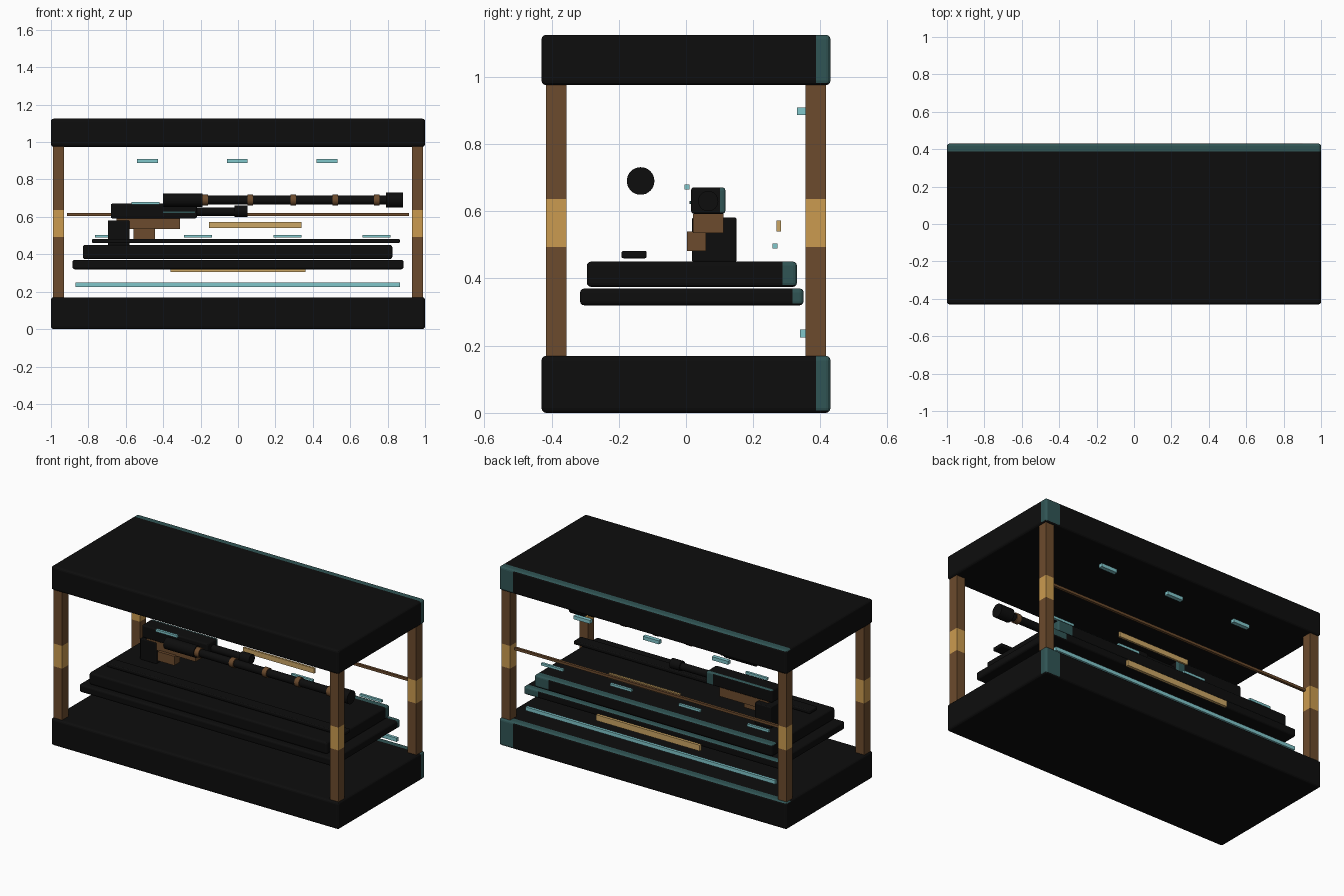
import bpy, bmesh
from mathutils import Vector, Matrix

cube = bpy.data.objects.get("Cube")
if cube:
    bpy.data.objects.remove(cube, do_unlink=True)


def material(name, r, g, b):
    m = bpy.data.materials.new(name)
    m.use_nodes = True
    m.diffuse_color = (r, g, b, 1)
    m.node_tree.nodes["Principled BSDF"].inputs["Base Color"].default_value = (r, g, b, 1)
    return m


BLACK = material("black", .004, .004, .004)
BROWN = material("brown", .15, .07, .026)
GOLD = material("gold", .6, .33, .08)
PALE = material("pale_gold", .6, .38, .13)
TEAL = material("light_teal", .22, .57, .6)
DARK_TEAL = material("dark_teal", .03, .09, .09)


def finish(bm, name, *mats):
    mesh = bpy.data.meshes.new(name)
    bm.to_mesh(mesh)
    bm.free()
    for m in mats:
        mesh.materials.append(m)
    obj = bpy.data.objects.new(name, mesh)
    bpy.context.scene.collection.objects.link(obj)
    return obj


def box_mesh(x, y, z, bevel):
    """Box from (low, high) ranges, with rounded edges."""
    bm = bmesh.new()
    bmesh.ops.create_cube(bm, size=1)
    for v in bm.verts:
        v.co = Vector([(r[0] + r[1]) / 2 + c * (r[1] - r[0]) for r, c in zip((x, y, z), v.co)])
    if bevel:
        bmesh.ops.bevel(bm, geom=bm.edges[:], offset=bevel, segments=3,
                        profile=.5, affect='EDGES')
    return bm


def box(name, x, y, z, mat, bevel=0):
    return finish(box_mesh(x, y, z, bevel), name, mat)


def cut(bm, co, no):
    bmesh.ops.bisect_plane(bm, geom=bm.verts[:] + bm.edges[:] + bm.faces[:],
                           plane_co=co, plane_no=no)


def trimmed_box(name, x, y, z, bevel, dx=.1, dy=.043):
    """Black box with a teal rear upper edge and one teal rear corner."""
    bm = box_mesh(x, y, z, bevel)
    cx, cy = x[1] - dx, y[1] - dy
    cut(bm, (cx, 0, 0), (1, 0, 0))
    cut(bm, (0, cy, 0), (0, 1, 0))
    bm.normal_update()
    for f in bm.faces:
        c = f.calc_center_median()
        on_corner = c.x > cx and f.normal.z > -.6
        f.material_index = int(c.y > cy and (f.normal.z > .3 or on_corner))
    return finish(bm, name, BLACK, DARK_TEAL)


def rod(name, x, y, z, radius, mat):
    """Cylinder lying along x."""
    bm = bmesh.new()
    bmesh.ops.create_cone(bm, cap_ends=True, segments=32, radius1=radius, radius2=radius,
                          depth=x[1] - x[0],
                          matrix=Matrix.Translation(((x[0] + x[1]) / 2, y, z))
                          @ Matrix.Rotation(1.5707963, 4, 'Y'))
    obj = finish(bm, name, mat)
    for p in obj.data.polygons:
        p.use_smooth = len(p.vertices) == 4
    return obj


# Case: base, roof and stepped plinth
trimmed_box("base", (-1, 1), (-.43, .43), (0, .17), .014)
trimmed_box("roof", (-1, 1), (-.43, .43), (.975, 1.125), .014)
trimmed_box("lower_shelf", (-.885, .885), (-.315, .35), (.32, .37), .012, dy=.033)
trimmed_box("upper_shelf", (-.83, .825), (-.295, .33), (.375, .45), .012)

# Corner posts with gold bands
for sx, side in ((-1, "right"), (1, "left")):
    for sy, end in ((-1, "front"), (1, "back")):
        bm = box_mesh((sx * .96 - .03, sx * .96 + .03),
                      (sy * .386 - .031, sy * .386 + .031), (.165, .98), 0)
        for h in (.493, .636):
            cut(bm, (0, 0, h), (0, 0, 1))
        for f in bm.faces:
            f.material_index = int(.5 < f.calc_center_median().z < .63)
        finish(bm, f"{end}_{side}_post", BROWN, GOLD)

# Back rails and light strips
box("back_rail", (-.915, .915), (.378, .394), (.605, .621), BROWN)
box("back_light_strip", (-.87, .865), (.339, .357), (.225, .248), TEAL)
box("lower_gold_plate", (-.36, .36), (.36, .378), (.305, .342), PALE)
box("upper_gold_plate", (-.155, .34), (.27, .283), (.54, .572), PALE)
for i in range(3):
    x = -.54 + .48 * i
    box(f"roof_light_{i}", (x, x + .112), (.33, .355), (.887, .909), TEAL)
for i in range(4):
    x = -.765 + .477 * i
    box(f"shelf_light_{i}", (x, x + .15), (.257, .272), (.489, .504), TEAL)

# Front board on the shelf
box("front_board", (-.78, .865), (-.192, -.117), (.46, .482), BLACK, .006)

# Long tube with brown rings
TY, TZ = -.135, .69
rod("tube_handle", (-.4, -.19), TY, TZ, .036, BLACK)
rod("tube_shaft", (-.2, .8), TY, TZ, .024, BLACK)
rod("tube_cap", (.79, .882), TY, TZ, .041, BLACK)
for i, x in enumerate((-.175, .065, .295, .52, .742)):
    rod(f"tube_ring_{i}", (x - .015, x + .015), TY, TZ, .03, BROWN)

# Displayed device behind the tube
trimmed_box("device_body", (-.68, -.22), (.015, .117), (.592, .671), .009, dx=.05, dy=.016)
rod("device_barrel", (-.23, .03), .066, .628, .022, BLACK)
rod("device_muzzle", (-.02, .05), .066, .63, .03, BLACK)
box("device_frame", (-.65, -.31), (.021, .111), (.535, .592), BROWN)
box("device_trigger_block", (-.56, -.445), (.003, .06), (.482, .54), BROWN)
box("device_grip", (-.695, -.58), (.018, .15), (.448, .582), BLACK, .006)
box("device_light", (-.57, -.42), (-.005, .01), (.665, .68), TEAL)
box("device_side_line", (-.4, -.23), (.011, .018), (.622, .63), DARK_TEAL)
